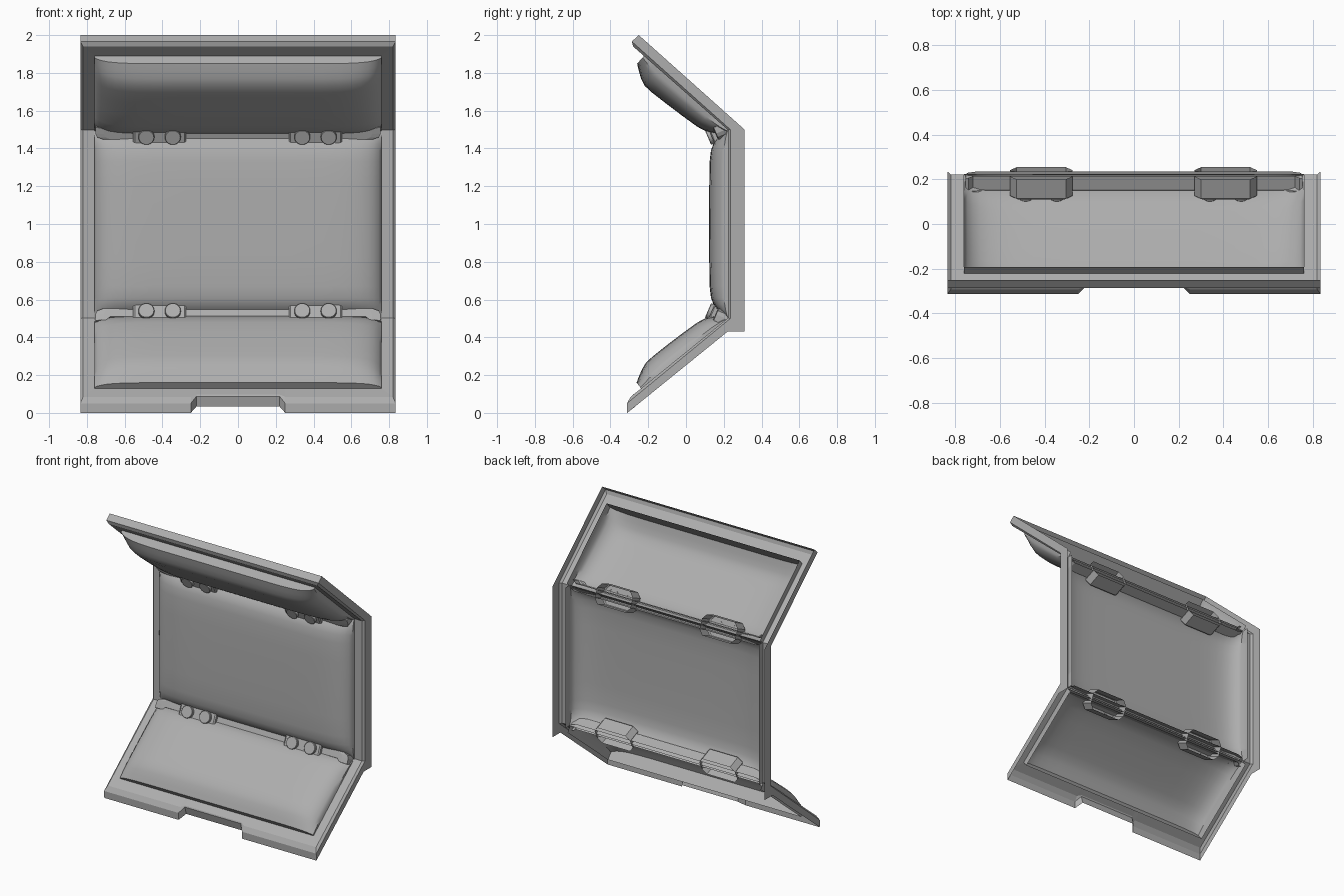
import bpy, bmesh, math
from mathutils import Vector

if "Cube" in bpy.data.objects:
    bpy.data.objects.remove(bpy.data.objects["Cube"])

grey = bpy.data.materials.new("warm_grey")
grey.diffuse_color = (0.42, 0.42, 0.42, 1)
grey.use_nodes = True
grey.node_tree.nodes["Principled BSDF"].inputs["Base Color"].default_value = grey.diffuse_color


def finish(name, bm, smooth=None):
    """Weld, face the sheet to the front and add it to the scene."""
    bmesh.ops.remove_doubles(bm, verts=bm.verts, dist=0.0005)
    bmesh.ops.recalc_face_normals(bm, faces=bm.faces)
    bm.normal_update()
    if sum(f.normal.y * f.calc_area() for f in bm.faces) > 0:
        bmesh.ops.reverse_faces(bm, faces=bm.faces)
    me = bpy.data.meshes.new(name)
    bm.to_mesh(me)
    bm.free()
    me.materials.append(grey)
    ob = bpy.data.objects.new(name, me)
    bpy.context.collection.objects.link(ob)
    if smooth:
        bpy.ops.object.select_all(action='DESELECT')
        ob.select_set(True)
        bpy.context.view_layer.objects.active = ob
        bpy.ops.object.shade_smooth_by_angle(angle=math.radians(smooth))
    return ob


def grid(bm, rows):
    """Skin a list of equally long point rows."""
    vs = [[bm.verts.new(p) for p in r] for r in rows]
    for a, b in zip(vs, vs[1:]):
        for i in range(len(a) - 1):
            quad = [a[i], a[i + 1], b[i + 1], b[i]]
            pts = []
            for v in quad:
                if all((v.co - w.co).length > 1e-5 for w in pts):
                    pts.append(v)
            if len(pts) > 2:
                bm.faces.new(pts)


# ---- frame: folded sheet, open at the back ----
# (y, z) of back edge, front edge, flange outer edge, flange hole edge
SECTIONS = [
    [(-.25, 2.0), (-.287, 1.966), (-.28, 1.94), (-.222, 1.89)],
    [(.31, 1.5), (.235, 1.5), (.222, 1.498), (.222, 1.498)],
    [(.31, .43), (.235, .5), (.222, .502), (.222, .502)],
    [(.22, .43), (.235, .5), (.222, .502), (.222, .502)],
    [(-.311, 0), (-.313, .05), (-.293, .085), (-.236, .128)],
]
XS = (.835, .835, .82, .76)
NOTCH = [(-.268, .034), (-.283, .088), (-.279, .097), (-.236, .128)]

bm = bmesh.new()
for side in (-1, 1):
    grid(bm, [[(side * x, *p) for x, p in zip(XS, s)] for s in SECTIONS])
finish("side_rails", bm)

bm = bmesh.new()
grid(bm, [[(sd * x, *p) for x, p in zip(XS, SECTIONS[0])] for sd in (-1, 1)])
finish("top_rail", bm)

bm = bmesh.new()
low = SECTIONS[-1]
rows = [[(-x, *p) for x, p in zip(XS, low)]]
for x, s in ((-.25, low), (-.22, NOTCH), (.22, NOTCH), (.25, low)):
    rows.append([(x, *p) for p in s])
rows.append([(x, *p) for x, p in zip(XS, low)])
grid(bm, rows)
finish("bottom_rail", bm)

# ---- cushions: thin domed skins with a lip running behind the frame ----
HALF = [(.76, .22), (.745, .42), (.72, .62), (.69, .76), (.65, .87),
        (.60, .94), (.54, .98), (.45, 1.0), (.28, 1.0)]
COLS = [(-x, k) for x, k in HALF] + [(0, 1.0)] + [(x, k) for x, k in HALF[::-1]]
LIP = -.045


def cushion(name, origin, along, out, profile, end_lip):
    o = Vector((0, *origin))
    d = Vector((0, *along)).normalized()
    n = Vector((0, *out)).normalized()
    rows = []
    if end_lip:
        rows.append([o + Vector((x, 0, 0)) + n * LIP
                     for x in [-.76] + [c[0] for c in COLS] + [.76]])
    for s, h in profile:
        base = o + d * s
        row = [base + Vector((x, 0, 0)) + n * h * k for x, k in COLS]
        edge = [base + Vector((x, 0, 0)) + n * LIP for x in (-.76, .76)]
        rows.append([edge[0]] + row + [edge[1]])
    bm = bmesh.new()
    grid(bm, rows)
    finish(name, bm, 40)


SLOPE = [(0, .055), (.035, .08), (.07, .101), (.107, .116), (.16, .117),
         (.25, .111), (.36, .102), (.46, .092), (.51, .08), (.555, .056),
         (.585, .025), (.597, 0)]
cushion("upper_cushion", (-.222, 1.89), (.746, -.666), (-.666, -.746), SLOPE, True)
cushion("lower_cushion", (-.236, .128), (.78, .63), (-.63, .78),
        [(s * .98, h * (.75 + .25 * s / .6)) for s, h in SLOPE], True)
edge = [(0, 0), (.02, .028), (.045, .055), (.075, .077), (.11, .09), (.17, .097), (.3, .099)]
cushion("middle_cushion", (.222, .5), (0, 1), (-1, 0),
        edge + [(.5, .1)] + [(1 - s, h) for s, h in edge[::-1]], False)


# ---- hinge strips, pads and bolts on both folds ----
def tray(name, outline, centre, up, front, depth, closed_bevel=.006):
    """Open-backed tray: front plate, small chamfer and walls going back."""
    c, u, f = Vector(centre), Vector((0, *up)), Vector((0, *front))
    mx = sum(p[0] for p in outline) / len(outline)
    bm = bmesh.new()

    def ring(scale, back):
        return [bm.verts.new(c + Vector((mx + (x - mx) * scale, 0, 0)) + u * t * scale - f * back)
                for x, t in outline]
    rings = [ring(.94, 0), ring(1, closed_bevel), ring(1, depth)]
    bm.faces.new(rings[0])
    for a, b in zip(rings, rings[1:]):
        for i in range(len(a)):
            j = (i + 1) % len(a)
            bm.faces.new((a[i], a[j], b[j], b[i]))
    finish(name, bm)


PAD = [(-.14, -.035), (-.11, -.07), (.11, -.07), (.14, -.035),
       (.14, .035), (.11, .07), (-.11, .07), (-.14, .035)]
BOLT = [(.042 * math.cos(a * math.tau / 24), .042 * math.sin(a * math.tau / 24))
        for a in range(24)]
STRIP = [(-.755, .045), (-.755, .01), (-.745, -.012), (-.71, -.025),
         (.71, -.025), (.745, -.012), (.755, .01), (.755, .045),
         (.74, .045), (.72, .025), (-.72, .025), (-.74, .045)]

for label, z, sg in (("upper", 1.465, 1), ("lower", .535, -1)):
    up, front = (-.39, .92 * sg), (-.92, -.39 * sg)
    tray(label + "_hinge_strip", STRIP, (0, .16, z + .003 * sg), up, front, .07, 0.004)
    for side, cx in (("left", -.415), ("right", .41)):
        pos = (cx, .135, z)
        tray(f"{label}_{side}_hinge_pad", PAD, pos, up, front, .10)
        for k, dx in (("outer", -.07), ("inner", .07)):
            bolt = (cx + dx, .135 - .92 * .02, z - .39 * sg * .02)
            tray(f"{label}_{side}_{k}_bolt", BOLT, bolt, up, front, .022, .003)
